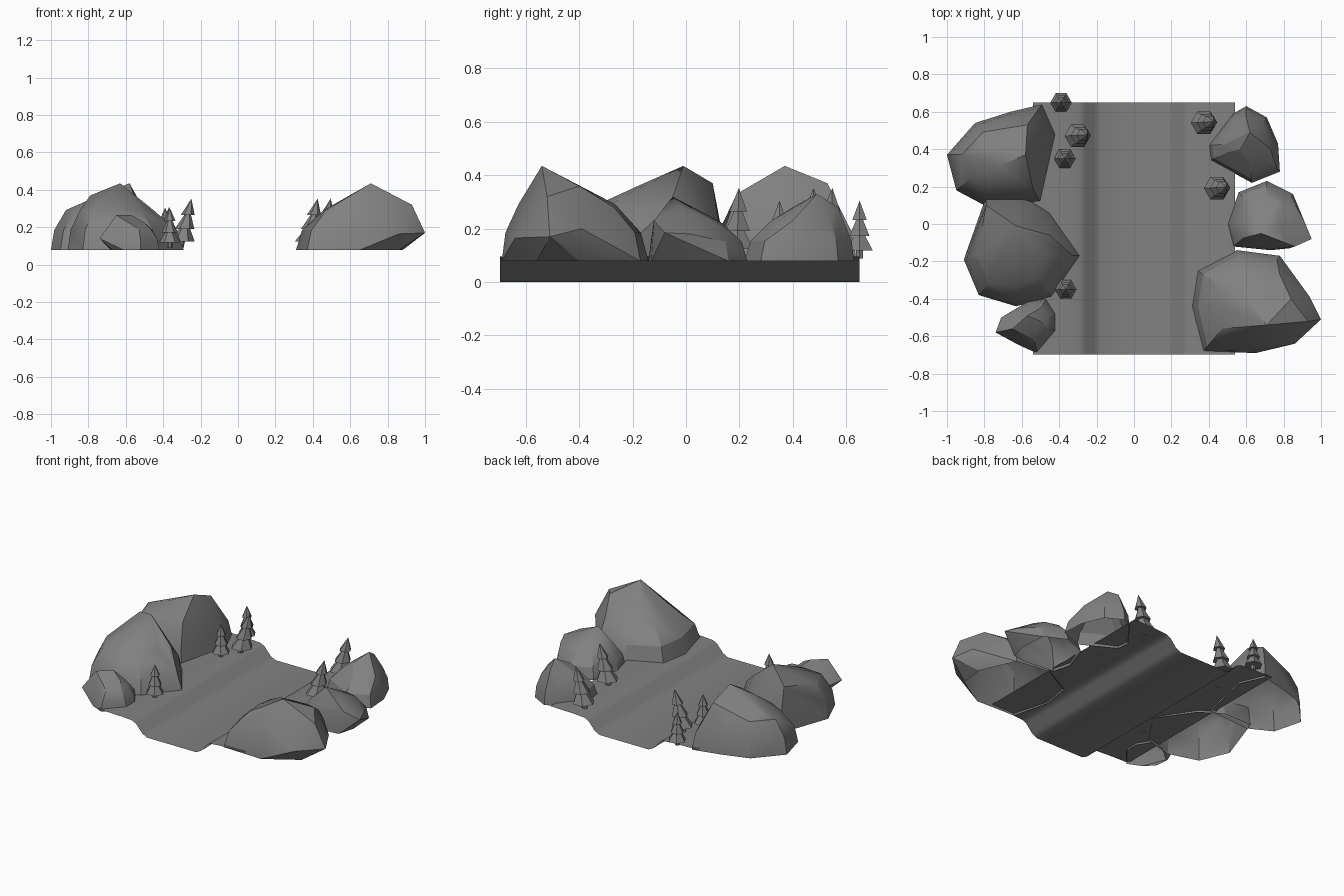
import bpy, bmesh, math
from mathutils import Vector, Matrix

if "Cube" in bpy.data.objects:
    bpy.data.objects.remove(bpy.data.objects["Cube"])

BASE = 0.078
grey = bpy.data.materials.new("stone_grey")
grey.diffuse_color = (0.22, 0.22, 0.22, 1)
grey.use_nodes = True
grey.node_tree.nodes["Principled BSDF"].inputs["Base Color"].default_value = grey.diffuse_color


def finish(name, bm, smooth=None):
    mesh = bpy.data.meshes.new(name)
    bm.normal_update()
    bm.to_mesh(mesh)
    bm.free()
    mesh.materials.append(grey)
    ob = bpy.data.objects.new(name, mesh)
    bpy.context.collection.objects.link(ob)
    if smooth:
        bpy.ops.object.select_all(action='DESELECT')
        ob.select_set(True)
        bpy.context.view_layer.objects.active = ob
        bpy.ops.object.shade_smooth_by_angle(angle=smooth)
    return ob


# Ground sheet: river channel profile swept along y
def ground():
    half = [(0.18, 0.0), (0.215, 0.018), (0.26, 0.07), (0.29, 0.085), (0.36, 0.09), (0.54, 0.095)]
    profile = [(-x, z) for x, z in reversed(half)] + half
    bm = bmesh.new()
    rows = [[bm.verts.new((x, y, z)) for x, z in profile] for y in (-0.697, 0.65)]
    for i in range(len(profile) - 1):
        bm.faces.new((rows[0][i], rows[0][i + 1], rows[1][i + 1], rows[1][i]))
    finish("river_bed_and_banks", bm, 1.0)


# Faceted boulder, open below: footprint of (x, y, slope), plus crown corners
def rock(name, outline, crown):
    pts = [(Vector(p[:2]), p[2] if len(p) > 2 else 1.0) for p in outline]
    c = sum((p for p, k in pts), Vector((0, 0))) / len(pts)
    height = max(p[2] for p in crown) - BASE
    bm = bmesh.new()
    for frac, shrink in ((0, 0), (0.3, 0.05), (0.6, 0.23)):
        for p, k in pts:
            q = c + (p - c) * (1 - shrink * k)
            bm.verts.new((q.x, q.y, BASE + frac * height))
    for p in crown:
        bm.verts.new(p)
    res = bmesh.ops.convex_hull(bm, input=bm.verts[:])
    junk = [v for v in res["geom_interior"] + res["geom_unused"]
            if isinstance(v, bmesh.types.BMVert)]
    bmesh.ops.delete(bm, geom=list(set(junk)), context='VERTS')
    bmesh.ops.recalc_face_normals(bm, faces=bm.faces)
    bottom = [f for f in bm.faces if all(v.co.z < BASE + 0.001 for v in f.verts)]
    bmesh.ops.delete(bm, geom=bottom, context='FACES')
    finish(name, bm, 0.45)


# Conifer: trunk and three hexagonal cones, sheared to lean
def tree(name, x, y, s, lean=(0, 0)):
    bm = bmesh.new()
    parts = [(0.0, 0.05, 0.015, 0.015), (0.03, 0.11, 0.057, 0.01),
             (0.085, 0.16, 0.043, 0.008), (0.145, 0.217, 0.031, 0.0)]
    shear = Matrix.Identity(4)
    shear[0][2], shear[1][2] = lean
    for z0, z1, r0, r1 in parts:
        m = (Matrix.Translation((x, y, 0.088)) @ shear @ Matrix.Scale(s, 4)
             @ Matrix.Translation((0, 0, (z0 + z1) / 2)) @ Matrix.Rotation(math.pi / 6, 4, 'Z'))
        bmesh.ops.create_cone(bm, cap_ends=True, segments=6, radius1=r0,
                              radius2=r1, depth=z1 - z0, matrix=m)
    finish(name, bm)


ground()

# Left bank boulders
rock("boulder_left_back",
     [(-1, .37, 1.2), (-.85, .54, 1.3), (-.66, .6, 1.2), (-.49, .64, 1.4), (-.42, .48, 1.5),
      (-.5, .12, 1.6), (-.8, .1, 1.5), (-.95, .18, 1.5)],
     [(-.58, .37, .435), (-.72, .31, .38), (-.54, .19, .33), (-.57, .53, .37), (-.83, .4, .32)])
rock("boulder_left_middle",
     [(-.91, -.19), (-.79, .15), (-.59, .15, 1.5), (-.45, .06, 1.7), (-.29, -.17, 2.4),
      (-.44, -.39, 1.9), (-.63, -.44, 1.7), (-.83, -.38, 1.2)],
     [(-.63, -.01, .435), (-.45, -.06, .29), (-.63, -.18, .36), (-.79, .1, .37), (-.84, -.17, .30)])
rock("boulder_left_front",
     [(-.68, -.50), (-.56, -.41, 1.5), (-.47, -.4, 1.5), (-.42, -.48, 1.5), (-.42, -.57, 1.6),
      (-.52, -.69, 1.8), (-.61, -.65, 1.3), (-.67, -.59)],
     [(-.65, -.56, .265), (-.57, -.49, .265), (-.5, -.52, .225), (-.74, -.58, .14), (-.71, -.5, .13)])

# Right bank boulders
rock("boulder_right_back",
     [(.53, .59), (.6, .63), (.71, .57), (.77, .43, 1.3), (.78, .28, 1.9), (.63, .22, 2),
      (.41, .34, 2), (.4, .42, 1.8)],
     [(.62, .49, .33), (.73, .4, .23), (.57, .4, .28), (.6, .57, .28)])
rock("boulder_right_middle",
     [(.86, -.02), (.85, .16, 1.6), (.71, .23, 2), (.56, .17, 2), (.5, 0, 1.6), (.53, -.12, 1.4),
      (.73, -.14), (.83, -.13)],
     [(.68, -.05, .32), (.77, -.02, .28), (.86, -.12, .23), (.78, .11, .225), (.95, -.08, .185),
      (.91, .015, .18)])
rock("boulder_right_front",
     [(.86, -.56), (.88, -.4), (.78, -.17, 1.7), (.55, -.14, 2.1), (.34, -.25, 2.3), (.31, -.44, 2.3),
      (.37, -.68, 2), (.65, -.69)],
     [(.71, -.54, .435), (.59, -.4, .36), (.84, -.4, .36), (.93, -.52, .32), (1, -.51, .17),
      (.94, -.39, .2), (.86, -.64, .165), (.78, -.27, .28), (.455, -.59, .25)])

# Conifers along both banks
small = [(-.39, .65), (-.37, .35), (-.365, -.35)]
large = [(-.31, .47), (.365, .54), (.435, .19)]
for i, (x, y) in enumerate(small):
    tree(f"small_conifer_{i}", x, y, 1.0)
for i, (x, y) in enumerate(large):
    tree(f"large_conifer_{i}", x, y, 1.22, (0.23, 0.03))
